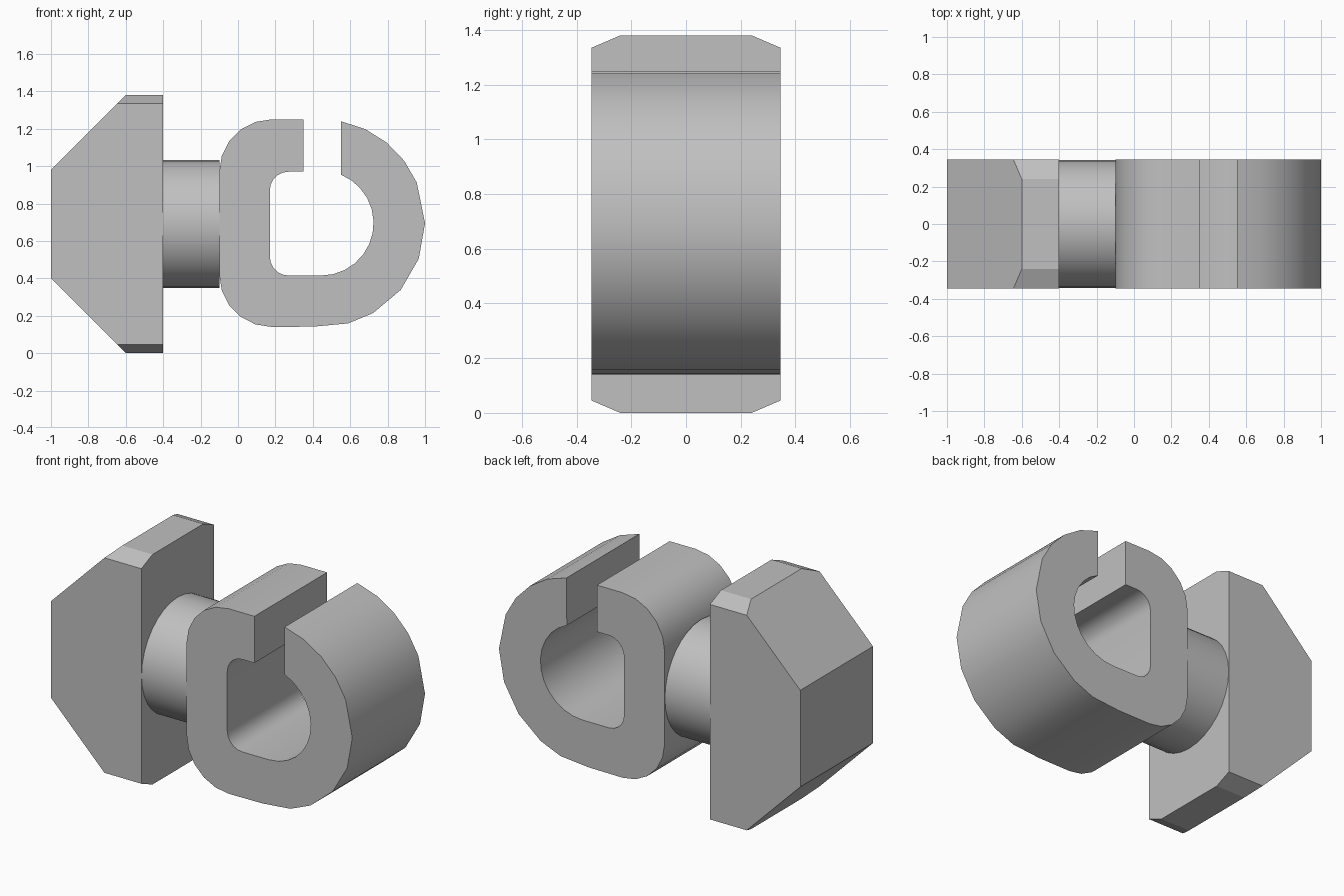
import bpy, bmesh
from math import radians, sin, cos
from mathutils import Matrix, Vector

cube = bpy.data.objects.get("Cube")
if cube:
    bpy.data.objects.remove(cube, do_unlink=True)

MID = 0.69       # height of the centre line
HALF = 0.345     # half depth in y

grey = bpy.data.materials.new("plain grey")
grey.use_nodes = True
grey.diffuse_color = (0.53, 0.53, 0.53, 1)
grey.node_tree.nodes["Principled BSDF"].inputs["Base Color"].default_value = grey.diffuse_color


def finish(name, bm, smooth=False):
    bmesh.ops.recalc_face_normals(bm, faces=bm.faces[:])
    mesh = bpy.data.meshes.new(name)
    bm.to_mesh(mesh)
    bm.free()
    obj = bpy.data.objects.new(name, mesh)
    bpy.context.collection.objects.link(obj)
    mesh.materials.append(grey)
    if smooth:
        bpy.ops.object.select_all(action="DESELECT")
        obj.select_set(True)
        bpy.context.view_layer.objects.active = obj
        bpy.ops.object.shade_smooth_by_angle(angle=radians(30))
    return obj


def prism(points, shift):
    """Extrude a closed outline along a vector."""
    bm = bmesh.new()
    face = bm.faces.new([bm.verts.new(p) for p in points])
    out = bmesh.ops.extrude_face_region(bm, geom=[face], use_keep_orig=True)
    moved = [v for v in out["geom"] if isinstance(v, bmesh.types.BMVert)]
    bmesh.ops.translate(bm, verts=moved, vec=shift)
    return bm


def arc(cx, cz, r, angles):
    return [(cx + r * cos(radians(a)), cz + r * sin(radians(a))) for a in angles]


def steps(start, end, count):
    return [start + (end - start) * i / count for i in range(count + 1)]


# Base block: chamfered end outline, then two sloping cuts
quarter = [(HALF, 0.645), (0.24, MID)]
outline = []
for sy, sz in ((1, 1), (-1, 1), (-1, -1), (1, -1)):
    corner = [(sy * y, MID + sz * z) for y, z in quarter]
    outline += corner if sy * sz > 0 else corner[::-1]
bm = prism([(-1, y, z) for y, z in outline], (0.6, 0, 0))
for side in (1, -1):
    cut = bmesh.ops.bisect_plane(
        bm, geom=bm.verts[:] + bm.edges[:] + bm.faces[:],
        plane_co=(-1, 0, MID + side * 0.29), plane_no=Vector((-1, 0, side)),
        clear_outer=True)
    rim = [e for e in cut["geom_cut"] if isinstance(e, bmesh.types.BMEdge)]
    bmesh.ops.edgeloop_fill(bm, edges=rim)
finish("base_block", bm)

# Round neck
bm = bmesh.new()
bmesh.ops.create_cone(
    bm, cap_ends=True, segments=32, radius1=0.343, radius2=0.343, depth=0.3,
    matrix=Matrix.Translation((-0.25, 0, MID)) @ Matrix.Rotation(radians(90), 4, "Y"))
finish("neck", bm, smooth=True)

# Open hook: outer outline one way round, inner outline back
outer = [(0.35, 1.25)]
outer += arc(0.18, 0.97, 0.28, steps(90, 180, 5))
outer += arc(0.18, 0.42, 0.28, steps(180, 270, 5))
outer += arc(0.445, 0.695, 0.555, [-94.5, -75, -60, -40, -20, 0, 23, 37, 51, 65, 79])
inner = arc(0.445, 0.695, 0.28, steps(68, -90, 12))
inner += arc(0.27, 0.515, 0.1, steps(270, 180, 5))
inner += arc(0.27, 0.87, 0.1, steps(180, 90, 5))
inner += [(0.35, 0.97)]
bm = prism([(x, -HALF, z) for x, z in outer + inner], (0, 2 * HALF, 0))
finish("open_hook", bm, smooth=True)
